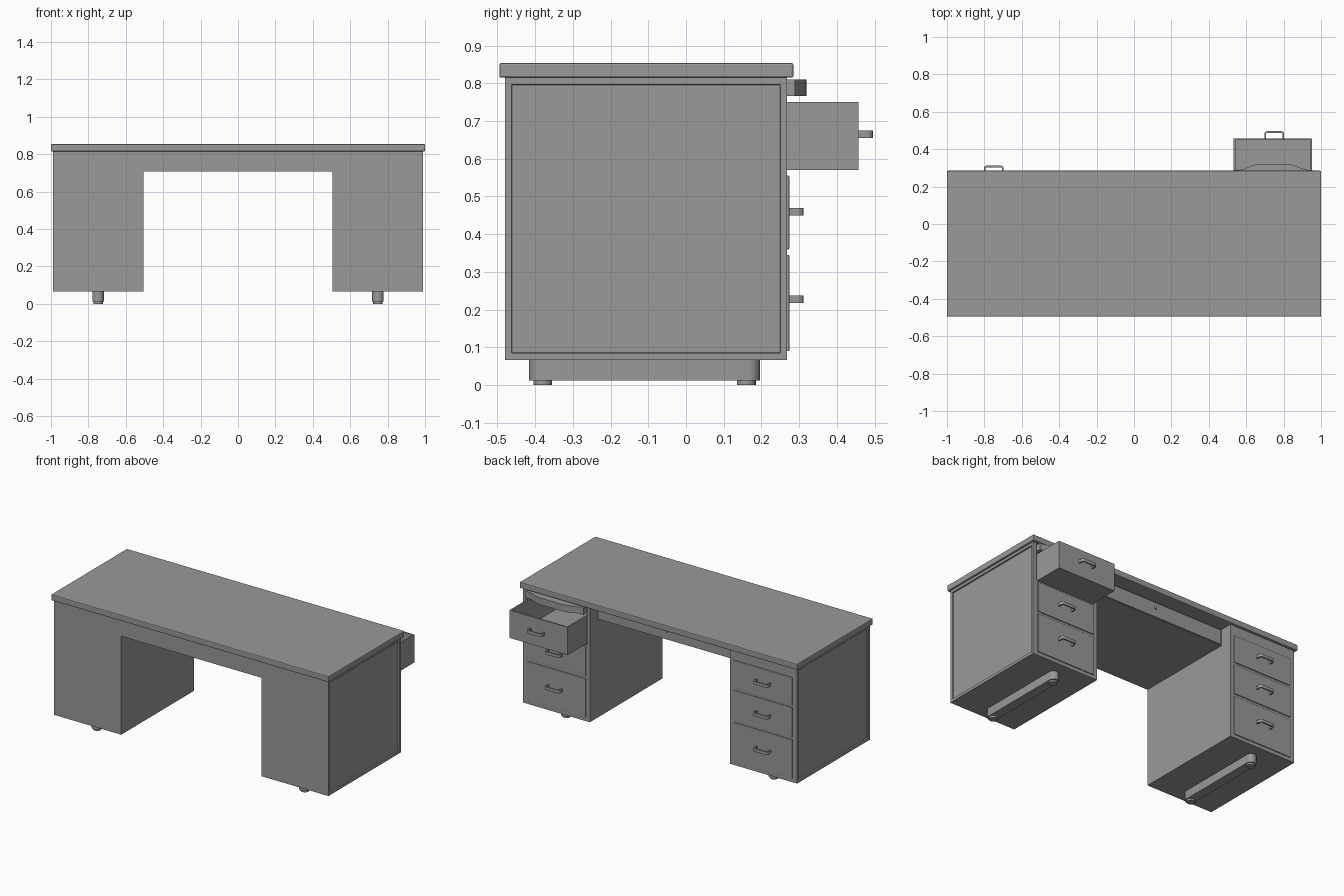
import bpy, bmesh, math
from mathutils import Vector

cube = bpy.data.objects.get("Cube")
if cube:
    bpy.data.objects.remove(cube, do_unlink=True)

gray = bpy.data.materials.new("plain_gray")
gray.use_nodes = True
gray.diffuse_color = (0.32, 0.32, 0.32, 1)
gray.node_tree.nodes["Principled BSDF"].inputs["Base Color"].default_value = (0.32, 0.32, 0.32, 1)


def finish(name, bm, bevel=0, smooth=False):
    bmesh.ops.recalc_face_normals(bm, faces=bm.faces)
    mesh = bpy.data.meshes.new(name)
    bm.to_mesh(mesh)
    bm.free()
    ob = bpy.data.objects.new(name, mesh)
    bpy.context.scene.collection.objects.link(ob)
    mesh.materials.append(gray)
    if bevel:
        mod = ob.modifiers.new("bevel", "BEVEL")
        mod.width = bevel
        mod.segments = 2
    if smooth:
        bpy.ops.object.select_all(action="DESELECT")
        ob.select_set(True)
        bpy.context.view_layer.objects.active = ob
        bpy.ops.object.shade_smooth_by_angle(angle=math.radians(35))
    return ob


def box_mesh(lo, hi):
    bm = bmesh.new()
    bmesh.ops.create_cube(bm, size=1)
    lo, hi = Vector(lo), Vector(hi)
    for v in bm.verts:
        v.co = (lo + hi) / 2 + v.co * (hi - lo)
    return bm


def box(name, lo, hi, bevel=0):
    return finish(name, box_mesh(lo, hi), bevel)


def prism(name, outline, z0, z1, smooth=True):
    """Upright solid from an outline in x and y."""
    bm = bmesh.new()
    face = bm.faces.new([bm.verts.new((x, y, z0)) for x, y in outline])
    out = bmesh.ops.extrude_face_region(bm, geom=[face])
    for g in out["geom"]:
        if isinstance(g, bmesh.types.BMVert):
            g.co.z = z1
    return finish(name, bm, smooth=smooth)


def arc(cx, cy, r, start, end, steps=8):
    angles = [math.radians(start + (end - start) * i / steps) for i in range(steps + 1)]
    return [(cx + r * math.cos(a), cy + r * math.sin(a)) for a in angles]


def handle(name, x, y, z):
    """Bow pull with rounded corners, standing out towards +y."""
    w, d, r, t = 0.053, 0.038, 0.015, 0.009
    outer = arc(w - r, d - r, r, 0, 90, 5) + arc(r - w, d - r, r, 90, 180, 5)
    inner = arc(r - w, d - r, r - t, 180, 90, 5) + arc(w - r, d - r, r - t, 90, 0, 5)
    outline = [(w, 0)] + outer + [(-w, 0), (t - w, 0)] + inner + [(w - t, 0)]
    prism(name, [(x + px, y + py) for px, py in outline], z - 0.01, z + 0.01)


def pedestal(name, side):
    """Cabinet body with a sunk panel on its outer side."""
    xs = sorted((side * 0.505, side * 0.988))
    bm = box_mesh((xs[0], -0.48, 0.067), (xs[1], 0.268, 0.815))
    bm.normal_update()
    outer = [f for f in bm.faces if f.normal.x * side > 0.9]
    bmesh.ops.inset_individual(bm, faces=outer, thickness=0.025)
    bmesh.ops.inset_individual(bm, faces=outer, thickness=0.002, depth=-0.008)
    return finish(name, bm)


# Worktop and the box over the knee space
box("worktop", (-1, -0.495, 0.815), (1, 0.285, 0.854), bevel=0.005)
box("knee_box", (-0.505, -0.48, 0.708), (0.505, 0.186, 0.815))
box("knee_drawer_front", (-0.495, 0.186, 0.712), (0.495, 0.192, 0.808))
prism("lock", arc(0, 0.194, 0.006, 0, 330, 11), 0.762, 0.78)

# Pedestals, the left one hollow behind its open drawer
pedestal("right_pedestal", -1)
left = pedestal("left_pedestal", 1)
cutter = box("drawer_cavity_cutter", (0.525, -0.42, 0.565), (0.962, 0.4, 0.812))
cutter.hide_render = True
cutter.hide_viewport = True
cutter.display_type = "WIRE"
cut = left.modifiers.new("drawer_cavity", "BOOLEAN")
cut.object = cutter
cut.operation = "DIFFERENCE"
cut.solver = "EXACT"

# Closed drawers: name, bottom, top, handle height
rows = [("bottom", 0.09, 0.345, 0.228), ("middle", 0.36, 0.555, 0.459),
        ("top", 0.57, 0.75, 0.665)]
for side, label in ((-1, "right"), (1, "left")):
    xs = sorted((side * 0.532, side * 0.955))
    for row, z0, z1, hz in rows:
        if side == 1 and row == "top":
            continue
        box(f"{label}_{row}_drawer", (xs[0], 0.26, z0), (xs[1], 0.274, z1), bevel=0.002)
        handle(f"{label}_{row}_handle", side * 0.75, 0.274, hz)

    # Skid with round ends and two pads under each pedestal
    cx = side * 0.748
    skid = arc(cx, 0.165, 0.031, 0, 180, 12) + arc(cx, -0.385, 0.031, 180, 360, 12)
    prism(f"{label}_skid", skid, 0.012, 0.067)
    for end, y in (("front", -0.38), ("back", 0.16)):
        prism(f"{label}_{end}_pad", arc(cx, y, 0.025, 0, 345, 23), 0, 0.013)

# Open drawer as a box without a lid
x0, x1, y0, y1, z0, z1, t = 0.532, 0.952, -0.25, 0.458, 0.57, 0.75, 0.01
box("open_drawer_floor", (x0, y0, z0), (x1, y1, z0 + t))
box("open_drawer_right_wall", (x0, y0, z0 + t), (x0 + t, y1 - t, z1))
box("open_drawer_left_wall", (x1 - t, y0, z0 + t), (x1, y1 - t, z1))
box("open_drawer_inner_wall", (x0 + t, y0, z0 + t), (x1 - t, y0 + t, z1))
box("open_drawer_front", (x0, y1 - t, z0 + t), (x1, y1, z1))
handle("open_drawer_handle", 0.75, y1, 0.665)

# Pull-out tray with a bowed front edge
bow = []
for i in range(25):
    x = 0.535 + 0.42 * i / 24
    s = min(1, max(0, (0.19 - abs(x - 0.745)) / 0.11))
    bow.append((x, 0.289 + 0.03 * s * s * (3 - 2 * s)))
prism("pull_out_tray", bow + [(0.955, -0.1), (0.535, -0.1)], 0.766, 0.81)
